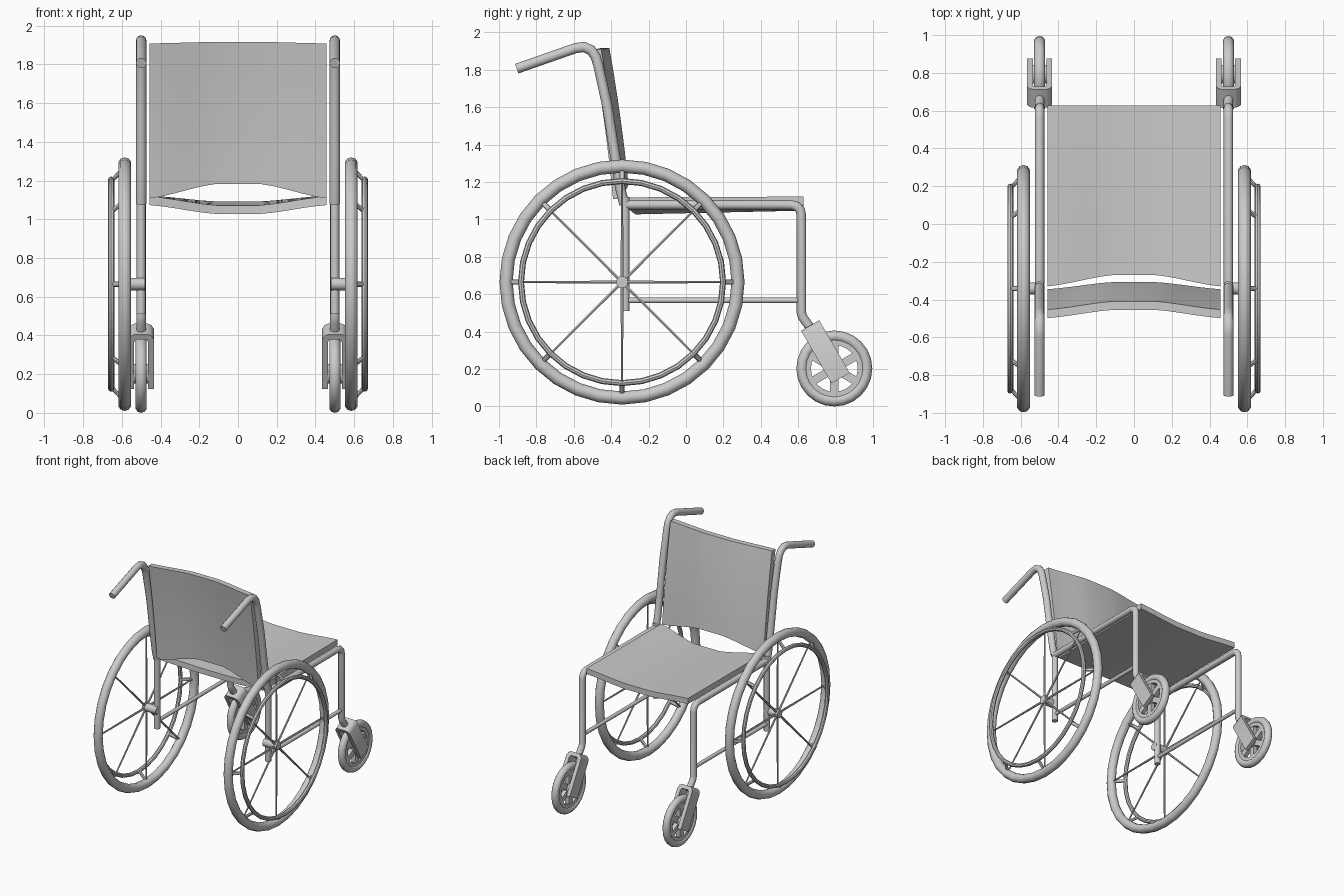
import bpy, bmesh, math
from mathutils import Vector, Matrix

if "Cube" in bpy.data.objects:
    bpy.data.objects.remove(bpy.data.objects["Cube"])

grey = bpy.data.materials.new("plain grey")
grey.diffuse_color = (0.6, 0.6, 0.6, 1)
grey.use_nodes = True
grey.node_tree.nodes["Principled BSDF"].inputs["Base Color"].default_value = grey.diffuse_color


def finish(name, bm, angle=40):
    bmesh.ops.recalc_face_normals(bm, faces=bm.faces)
    me = bpy.data.meshes.new(name)
    bm.to_mesh(me)
    bm.free()
    ob = bpy.data.objects.new(name, me)
    bpy.context.collection.objects.link(ob)
    me.materials.append(grey)
    bpy.ops.object.select_all(action='DESELECT')
    ob.select_set(True)
    bpy.context.view_layer.objects.active = ob
    bpy.ops.object.shade_smooth_by_angle(angle=math.radians(angle))
    return ob


def tube(bm, pts, r, n=12, r2=None):
    """Sweep a circle along a path that lies in a constant-x plane or is straight."""
    pts = [Vector(p) for p in pts]
    rings = []
    for i, p in enumerate(pts):
        a = (p - pts[i - 1]).normalized() if i else (pts[1] - p).normalized()
        b = (pts[i + 1] - p).normalized() if i < len(pts) - 1 else a
        t = (a + b).normalized()
        u = Vector((1, 0, 0)) if abs(t.x) < 0.9 else Vector((0, 1, 0))
        v = t.cross(u).normalized()
        k = 1 / max(0.5, t.dot(a))
        rr = r if r2 is None or i == 0 else r2
        rings.append([bm.verts.new(p + rr * (u * math.cos(j * math.tau / n) + v * k * math.sin(j * math.tau / n)))
                      for j in range(n)])
    for q, w in zip(rings, rings[1:]):
        for j in range(n):
            bm.faces.new((q[j], q[(j + 1) % n], w[(j + 1) % n], w[j]))
    bm.faces.new(rings[0])
    bm.faces.new(rings[-1])


def ring(bm, c, profile, n):
    """Revolve a closed (radius, x offset) profile around an axle along x."""
    loops = [[bm.verts.new((c[0] + dx, c[1] + r * math.cos(i * math.tau / n), c[2] + r * math.sin(i * math.tau / n)))
              for r, dx in profile] for i in range(n)]
    m = len(profile)
    for i in range(n):
        a, b = loops[i], loops[(i + 1) % n]
        for j in range(m):
            bm.faces.new((a[j], a[(j + 1) % m], b[(j + 1) % m], b[j]))


def circle(R, r, n):
    return [(R + r * math.cos(i * math.tau / n), r * math.sin(i * math.tau / n)) for i in range(n)]


def polar(x, c, r, a):
    return (x, c[0] + r * math.cos(a), c[1] + r * math.sin(a))


WHEEL, CASTER = (-0.342, 0.665), (0.793, 0.203)
for s, side in ((-1, "left"), (1, "right")):
    X = 0.5 * s
    # rear wheel tyre and push rim
    bm = bmesh.new()
    ring(bm, (0.585 * s, *WHEEL), circle(0.62, 0.035, 10), 32)
    finish(side + "_tyre", bm)
    bm = bmesh.new()
    ring(bm, (0.655 * s, *WHEEL), circle(0.54, 0.016, 8), 32)
    for i in range(8):
        a = i * math.tau / 8
        tube(bm, [polar(0.655 * s, WHEEL, 0.53, a), polar(0.59 * s, WHEEL, 0.60, a)], 0.014, 8)
    finish(side + "_push_rim", bm)
    # spokes and axle
    bm = bmesh.new()
    for i in range(8):
        a = i * math.tau / 8
        tube(bm, [polar(0.585 * s, WHEEL, 0.01, a), polar(0.585 * s, WHEEL, 0.6, a)], 0.009, 6, 0.006)
    finish(side + "_spokes", bm)
    bm = bmesh.new()
    tube(bm, [(0.48 * s, *WHEEL), (0.605 * s, *WHEEL)], 0.032, 12)
    finish(side + "_axle", bm)
    # back post with push handle
    bm = bmesh.new()
    path = [(-0.33, 1.08), (-0.35, 1.16), (-0.378, 1.33), (-0.42, 1.6), (-0.468, 1.82), (-0.483, 1.87),
            (-0.508, 1.905), (-0.545, 1.922), (-0.59, 1.916), (-0.905, 1.806)]
    tube(bm, [(X, *p) for p in path], 0.027)
    finish(side + "_back_post", bm)
    # lower post
    bm = bmesh.new()
    tube(bm, [(X, -0.325, 0.51), (X, -0.325, 1.12)], 0.023)
    finish(side + "_lower_post", bm)
    # seat rail running down into the front leg
    bm = bmesh.new()
    path = [(-0.32, 1.078), (0.56, 1.078), (0.592, 1.07), (0.611, 1.05), (0.617, 1.02),
            (0.617, 0.5), (0.625, 0.475), (0.68, 0.4)]
    tube(bm, [(X, *p) for p in path], 0.025)
    finish(side + "_front_leg", bm)
    # lower bar
    bm = bmesh.new()
    tube(bm, [(X, -0.325, 0.567), (X, 0.617, 0.567)], 0.015)
    finish(side + "_lower_bar", bm)
    # caster fork: inverted U, slanted forward
    bm = bmesh.new()
    half = [(0.036, 0.325), (0.036, 0.045), (0.026, 0.03)]
    outer = [(0.035, 0.0), (0.054, 0.01), (0.066, 0.032), (0.066, 0.325)]
    u = [(-x, t) for x, t in outer[::-1]] + outer + half + [(-x, t) for x, t in half[::-1]]
    d, w = Vector((0, 0.5, -0.866)), Vector((0, 0.866, 0.5))
    o = Vector((X, 0.664, 0.433))
    f = bm.faces.new([bm.verts.new(o + Vector((x, 0, 0)) + d * t - w * 0.056) for x, t in u])
    e = bmesh.ops.extrude_face_region(bm, geom=[f])
    bmesh.ops.translate(bm, vec=w * 0.112, verts=[v for v in e["geom"] if isinstance(v, bmesh.types.BMVert)])
    finish(side + "_caster_fork", bm)
    # caster wheel: tyre, rim, six spokes and hub
    bm = bmesh.new()
    ring(bm, (X, *CASTER), circle(0.173, 0.03, 10), 24)
    finish(side + "_caster_tyre", bm)
    bm = bmesh.new()
    ring(bm, (X, *CASTER), [(0.125, -0.02), (0.155, -0.02), (0.155, 0.02), (0.125, 0.02)], 24)
    for i in range(6):
        m = (Matrix.Translation((X, *CASTER)) @ Matrix.Rotation((i + 0.5) * math.tau / 6, 4, 'X')
             @ Matrix.Translation((0, 0.08, 0)) @ Matrix.Diagonal((0.034, 0.12, 0.045, 1)))
        bmesh.ops.create_cube(bm, size=1, matrix=m)
    tube(bm, [(X - 0.05, *CASTER), (X + 0.05, *CASTER)], 0.05, 16)
    finish(side + "_caster_rim", bm, 30)


def cloth(name, fn, nv):
    """Thick sling panel; fn(x, bulge 0..1, v, layer 0/1) gives each point."""
    xs = [-0.457, -0.4, -0.32, -0.25, -0.18, -0.11, 0, 0.11, 0.18, 0.25, 0.32, 0.4, 0.457]
    bm = bmesh.new()

    def bulge(x):
        t = min(1, max(0, (0.457 - abs(x)) / 0.347))
        return t * t * (3 - 2 * t) * 0.5 + t * 0.5

    g = [[[bm.verts.new(fn(x, bulge(x), j / nv, k)) for x in xs] for j in range(nv + 1)] for k in (0, 1)]
    n = len(xs) - 1
    for j in range(nv):
        for i in range(n):
            for k in (0, 1):
                bm.faces.new((g[k][j][i], g[k][j][i + 1], g[k][j + 1][i + 1], g[k][j + 1][i]))
        for i in (0, n):
            bm.faces.new((g[0][j][i], g[0][j + 1][i], g[1][j + 1][i], g[1][j][i]))
    for j in (0, nv):
        for i in range(n):
            bm.faces.new((g[0][j][i], g[0][j][i + 1], g[1][j][i + 1], g[1][j][i]))
    finish(name, bm)


# sagging seat, its rear edge curving forward in the middle
def seat_pt(x, b, v, k):
    y0 = -0.33 + 0.06 * b
    sag = b * (0.046 - 0.016 * v)
    return (x, y0 + (0.627 - y0) * v, 1.073 + 0.045 * k + 0.004 * v - sag)


# backrest pushed forward in the middle, its lower edge raised there
def back_pt(x, b, v, k):
    z0 = 1.108 + 0.075 * b
    z = z0 + (1.908 + 0.008 * b - z0) * v
    h = (z - 1.108) / 0.8
    return (x, -0.39 - 0.075 * h - 0.033 * h * h + 0.045 * k + 0.045 * b, z)


cloth("seat", seat_pt, 6)
cloth("backrest", back_pt, 8)
